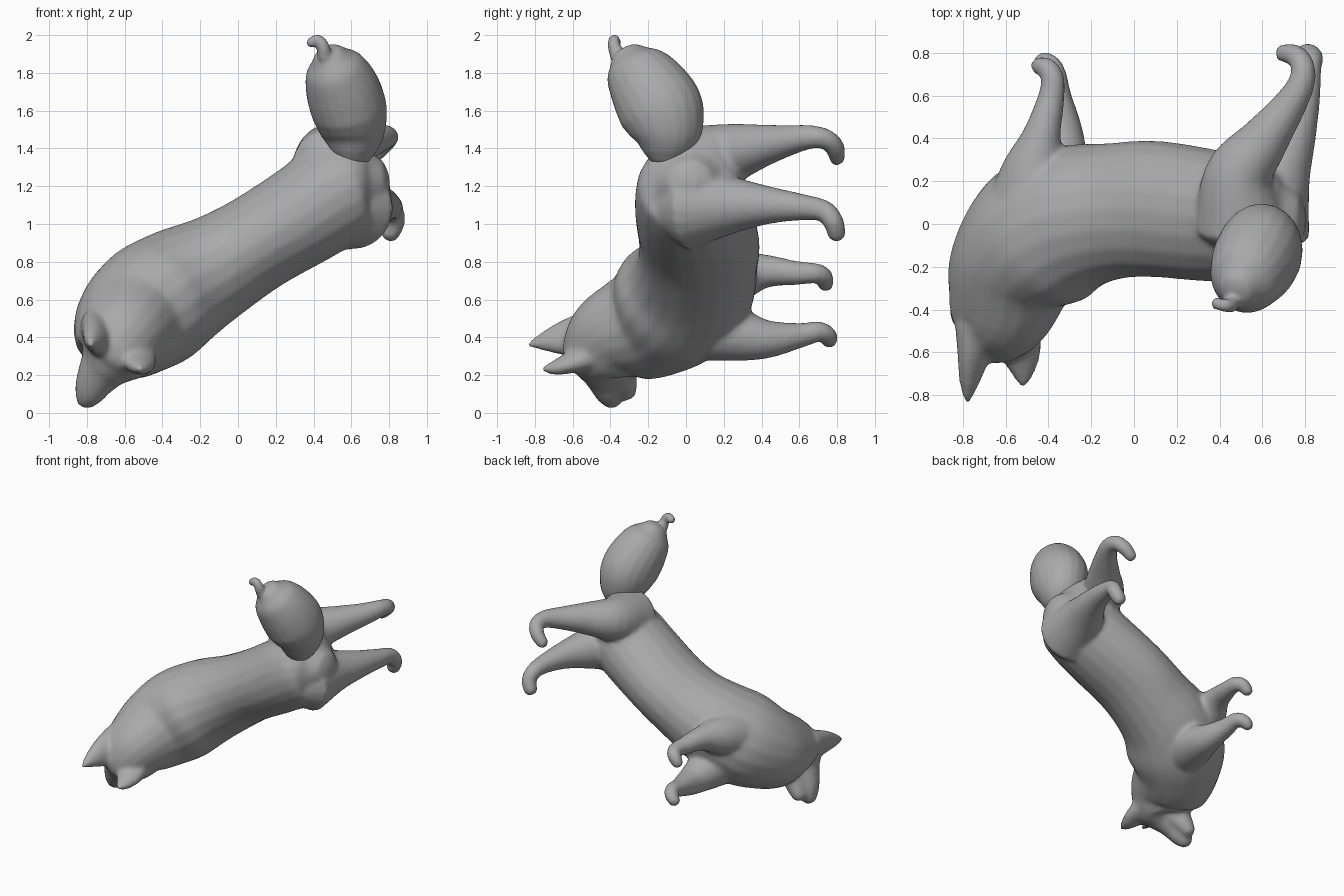
import bpy, bmesh, math
from mathutils import Vector

cube = bpy.data.objects.get("Cube")
if cube:
    bpy.data.objects.remove(cube, do_unlink=True)

fur = bpy.data.materials.new("plain grey")
fur.use_nodes = True
grey = (0.4, 0.4, 0.4, 1)
fur.diffuse_color = grey
fur.node_tree.nodes["Principled BSDF"].inputs["Base Color"].default_value = grey

ACROSS = Vector((-0.55, 0, 0.83))   # direction across the shoulders
SIDES, STEPS = 20, 5


def smooth_path(rings):
    """Catmull-Rom interpolation of centre and radii together."""
    pts = [Vector(r if len(r) == 5 else (*r, r[3])) for r in rings]
    pts = [pts[0]] + pts + [pts[-1]]
    out = []
    for a, b, c, d in zip(pts, pts[1:], pts[2:], pts[3:]):
        for i in range(STEPS):
            t = i / STEPS
            out.append(0.5 * (2 * b + (c - a) * t + (2 * a - 5 * b + 4 * c - d) * t ** 2
                              + (3 * b - a - 3 * c + d) * t ** 3))
    return out + [pts[-1]]


def loft(bm, rings, across=ACROSS):
    """Closed tube of elliptical sections, rounded at both ends."""
    path = smooth_path(rings)
    loops = []
    last = len(path) - 1
    for i, p in enumerate(path):
        tangent = (path[min(i + 1, last)] - path[max(i - 1, 0)]).to_3d().normalized()
        u = (across - tangent * across.dot(tangent)).normalized()
        v = tangent.cross(u)
        centre = p.to_3d()
        domes = [(0, 1)]
        if i == 0:
            domes = [(-0.6, 0.25), (-0.45, 0.65), (0, 1)]
        elif i == last:
            domes = [(0, 1), (0.45, 0.65), (0.6, 0.25)]
        for push, size in domes:
            loop = []
            for k in range(SIDES):
                a = math.tau * k / SIDES
                loop.append(bm.verts.new(centre + tangent * push * min(p[3], p[4])
                                         + size * (u * p[3] * math.cos(a) + v * p[4] * math.sin(a))))
            loops.append(loop)
    for lo, hi in zip(loops, loops[1:]):
        for k in range(SIDES):
            n = (k + 1) % SIDES
            bm.faces.new((lo[k], lo[n], hi[n], hi[k]))
    bm.faces.new(loops[0][::-1])
    bm.faces.new(loops[-1])


def finish(name, bm, voxel, rounds):
    """Fuse the lofts into one smooth skin."""
    bmesh.ops.recalc_face_normals(bm, faces=bm.faces)
    mesh = bpy.data.meshes.new(name)
    bm.to_mesh(mesh)
    bm.free()
    mesh.materials.append(fur)
    ob = bpy.data.objects.new(name, mesh)
    bpy.context.collection.objects.link(ob)
    remesh = ob.modifiers.new("fuse", 'REMESH')
    remesh.mode = 'VOXEL'
    remesh.voxel_size = voxel
    remesh.use_smooth_shade = True
    soften = ob.modifiers.new("soften", 'SMOOTH')
    soften.factor = 0.5
    soften.iterations = rounds
    for poly in mesh.polygons:
        poly.use_smooth = True
    return ob


body = bmesh.new()

# Trunk, neck and skull
loft(body, [(.7, .02, 1.22, .17, .18), (.64, .02, 1.21, .25, .26), (.52, .02, 1.16, .28, .29),
            (.35, .04, 1.05, .27, .31), (.1, .07, .9, .26, .32), (-.1, .06, .78, .28, .32),
            (-.3, .02, .67, .32, .35), (-.45, -.07, .57, .34, .36), (-.56, -.2, .48, .31, .31),
            (-.62, -.37, .4, .25, .27), (-.66, -.45, .31, .21, .22), (-.69, -.46, .26, .16, .16)])

# Muzzle, and the lower jaw beneath it
loft(body, [(-.67, -.45, .3, .16), (-.75, -.42, .18, .11), (-.79, -.4, .1, .08), (-.81, -.39, .06, .055)])
loft(body, [(-.68, -.38, .27, .12), (-.74, -.33, .16, .075), (-.78, -.31, .1, .05)])

# Ears: flattened and pointed
loft(body, [(-.73, -.48, .41, .15, .1), (-.75, -.62, .4, .11, .07), (-.77, -.74, .38, .06, .045),
            (-.78, -.83, .36, .015, .015)], Vector((-.4, 0, 1)))
loft(body, [(-.56, -.48, .32, .13, .1), (-.53, -.6, .27, .1, .06), (-.52, -.69, .24, .06, .04),
            (-.52, -.76, .23, .015, .015)], Vector((1, 0, -.2)))

# Forelegs, ending in paws bent forward
loft(body, [(-.42, 0, .48, .2), (-.36, .25, .42, .15), (-.34, .42, .39, .105), (-.36, .6, .41, .068),
            (-.37, .7, .43, .055), (-.4, .75, .41, .05), (-.44, .76, .375, .042)])
loft(body, [(-.52, 0, .66, .2), (-.47, .25, .72, .15), (-.43, .42, .75, .09), (-.39, .58, .74, .065),
            (-.38, .68, .74, .055), (-.41, .73, .72, .05), (-.45, .74, .67, .042)])

# Hind legs with heavy thighs
loft(body, [(.6, 0, 1.09, .23), (.67, .22, 1.1, .16), (.75, .42, 1.1, .105), (.8, .6, 1.09, .073),
            (.82, .73, 1.07, .058), (.83, .78, 1.01, .055), (.8, .8, .94, .05)])
loft(body, [(.5, 0, 1.3, .22), (.49, .22, 1.37, .165), (.6, .38, 1.41, .12), (.71, .53, 1.44, .085),
            (.78, .65, 1.46, .065), (.79, .74, 1.45, .055), (.75, .79, 1.4, .052), (.69, .8, 1.34, .042)])

finish("dog_body", body, 0.016, 8)

# Bushy tail with a small curled tip
tail = bmesh.new()
loft(tail, [(.61, -.1, 1.38, .12, .13), (.61, -.1, 1.48, .17, .19), (.59, -.13, 1.6, .2, .225),
            (.55, -.2, 1.72, .195, .21), (.51, -.27, 1.82, .16, .17), (.49, -.3, 1.87, .11, .12)],
     Vector((1, 0, 0)))
loft(tail, [(.46, -.36, 1.88, .04), (.45, -.38, 1.94, .035), (.42, -.38, 1.975, .03),
            (.38, -.37, 1.955, .028)], Vector((0, 1, 0)))
finish("tail", tail, 0.012, 5)
